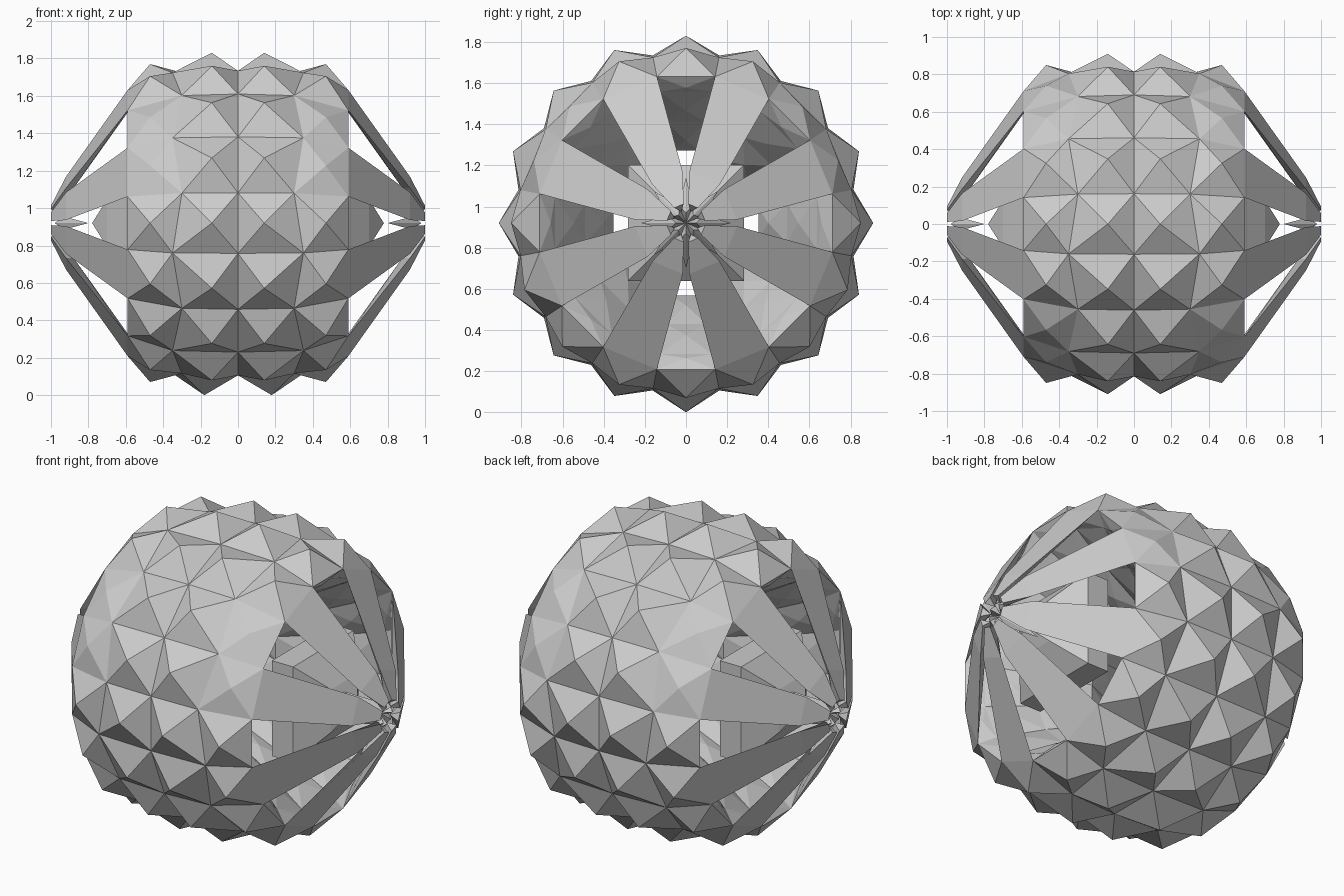
import bpy, bmesh
from math import sin, cos, pi

if "Cube" in bpy.data.objects:
    bpy.data.objects.remove(bpy.data.objects["Cube"])

CZ = 0.92          # height of the ball's axis
N = 16             # sectors around the axis
STEP = 2 * pi / N


def pt(x, r, sector, side=0.0):
    """Point at axial x, radius r, sector angle, with a sideways offset."""
    a = sector * STEP
    return (x, r * cos(a) - side * sin(a), CZ + r * sin(a) + side * cos(a))


def make(name, faces):
    """Object from a list of polygons given as coordinates."""
    bm = bmesh.new()
    for f in faces:
        bm.faces.new([bm.verts.new(p) for p in f])
    bmesh.ops.remove_doubles(bm, verts=bm.verts, dist=0.0005)
    bmesh.ops.recalc_face_normals(bm, faces=bm.faces)
    me = bpy.data.meshes.new(name)
    bm.to_mesh(me)
    bm.free()
    ob = bpy.data.objects.new(name, me)
    bpy.context.collection.objects.link(ob)
    return ob


def fan(corners, apex):
    return [(corners[i], corners[(i + 1) % len(corners)], apex)
            for i in range(len(corners))]


# Outer shell: four rows of low square pyramids per sector
faces = []
for s in (-1, 1):
    for k in range(N):
        lo, hi = k - 0.5, k + 0.5
        x_lo = 0.30 if k % 2 == 0 else 0.35
        x_hi = 0.35 if k % 2 == 0 else 0.30
        # inner row beside the middle
        mid_x = 0.18 if k == 12 else 0.14
        mid = [pt(0, 0.83, lo), pt(s * x_lo, 0.82, lo),
               pt(s * x_hi, 0.82, hi), pt(0, 0.83, hi)]
        faces += fan(mid, pt(s * mid_x, 0.92 if k == 12 else 0.91, k))
        # outer row, flatter on the upper shoulders
        flat = k in (1, 2, 6, 7)
        end = [pt(s * x_lo, 0.82, lo), pt(s * 0.59, 0.725, lo),
               pt(s * 0.59, 0.725, hi), pt(s * x_hi, 0.82, hi)]
        faces += fan(end, pt(s * 0.47, 0.80 if flat else 0.85, k))
make("faceted_shell", faces)

# Inner folds: pleated funnel narrowing towards the middle
rings = [(0.59, 0.725), (0.51, 0.65), (0.27, 0.50), (0.0, 0.36)]
faces = []
for s in (-1, 1):
    for (x0, r0), (x1, r1) in zip(rings, rings[1:]):
        for k in range(N):
            a, b = k - 0.5, k + 0.5
            q = [pt(s * x0, r0, a), pt(s * x1, r1, a),
                 pt(s * x1, r1, b), pt(s * x0, r0, b)]
            faces += fan(q, pt(s * (x0 + x1) / 2, (r0 + r1) / 2 - 0.03, k))
make("inner_folds", faces)

# Petals: eight tapering strips per end, folded to a ridge underneath
faces = []
for s in (-1, 1):
    for k in range(1, N, 2):
        section = [(pt(s * 0.59, 0.725, k - 0.5), pt(s * 0.59, 0.725, k + 0.5)),
                   (pt(s * 0.92, 0.235, k, -0.08), pt(s * 0.92, 0.235, k, 0.08)),
                   (pt(s * 1.0, 0.09, k, -0.025), pt(s * 1.0, 0.09, k, 0.025))]
        ridge = [pt(s * 0.57, 0.67, k), pt(s * 0.88, 0.20, k), pt(s * 0.955, 0.06, k)]
        for i in range(2):
            (a0, b0), (a1, b1) = section[i], section[i + 1]
            faces += [(a0, a1, b1, b0),
                      (a0, ridge[i], ridge[i + 1], a1),
                      (b0, b1, ridge[i + 1], ridge[i])]
        faces.append((section[2][0], ridge[2], section[2][1]))
make("end_petals", faces)

# Star caps: pleated points filling the gaps where the petals meet
faces = []
for s in (-1, 1):
    for k in range(0, N, 2):
        arm, tip = pt(s * 0.80, 0.22, k), pt(s * 0.98, 0.05, k)
        for d in (-1, 1):
            valley = pt(s * 0.93, 0.09, k + d)
            faces += [(arm, tip, valley), (tip, pt(s * 0.93, 0, 0), valley)]
make("end_stars", faces)

# Core: square blunt points inside each end
faces = []
for s in (-1, 1):
    levels = [(0.42, 0.40), (0.56, 0.40), (0.70, 0.18)]
    loops = [[pt(s * x, r, c) for c in (2, 6, 10, 14)] for x, r in levels]
    for a, b in zip(loops, loops[1:]):
        faces += [(a[i], a[(i + 1) % 4], b[(i + 1) % 4], b[i]) for i in range(4)]
    faces += fan(loops[-1], (s * 0.78, 0, CZ))
make("inner_core", faces)
